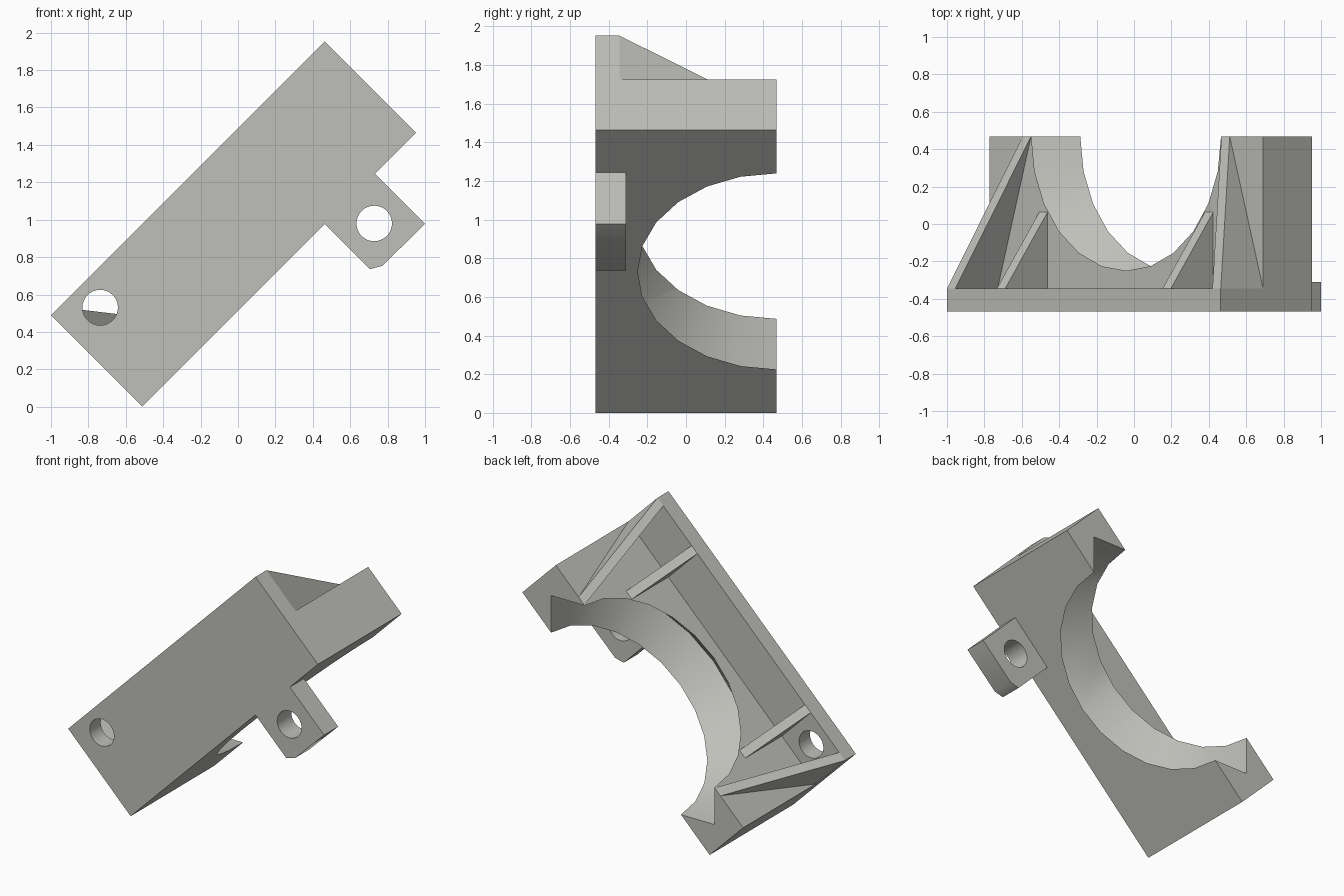
import bpy, bmesh, math
from mathutils import Matrix, Vector

if "Cube" in bpy.data.objects:
    bpy.data.objects.remove(bpy.data.objects["Cube"])

# Local frame: x = along the bracket, y = depth, z = across; then tilted 45 degrees
L, W, H = 2.07, 0.69, 0.37          # length, plate width, block height
Y0, Y1, YP = -0.467, 0.467, -0.345  # front, back, rear of the plate
R, APEX = 0.717, 0.185              # saddle radius, groove depth
TILT = Matrix.Translation((-0.512, 0, 0)) @ Matrix.Rotation(-math.pi / 4, 4, 'Y')

grey = bpy.data.materials.new("light_grey")
grey.diffuse_color = (0.52, 0.52, 0.49, 1)
grey.use_nodes = True
grey.node_tree.nodes["Principled BSDF"].inputs["Base Color"].default_value = grey.diffuse_color


def make(name, verts, faces):
    bm = bmesh.new()
    vs = [bm.verts.new(TILT @ Vector(v)) for v in verts]
    for f in faces:
        bm.faces.new([vs[i] for i in f])
    bmesh.ops.recalc_face_normals(bm, faces=bm.faces)
    mesh = bpy.data.meshes.new(name)
    bm.to_mesh(mesh)
    bm.free()
    ob = bpy.data.objects.new(name, mesh)
    bpy.context.collection.objects.link(ob)
    mesh.materials.append(grey)
    return ob


def loft(name, rings):
    """Closed solid through matching rings of points."""
    n = len(rings[0])
    faces = [list(range(n)), list(range(n * (len(rings) - 1), n * len(rings)))]
    for k in range(len(rings) - 1):
        a = k * n
        faces += [[a + i, a + (i + 1) % n, a + n + (i + 1) % n, a + n + i] for i in range(n)]
    return make(name, [p for r in rings for p in r], faces)


def circle(cx, cy, cz, r, n, axis):
    out = []
    for i in range(n):
        a = 2 * math.pi * i / n
        c, s = r * math.cos(a), r * math.sin(a)
        out.append((cx + c, cy + s, cz) if axis == 'z' else (cx + c, cy, cz + s))
    return out


def cut(ob, cutter):
    cutter.hide_render = True
    mod = ob.modifiers.new("cut", 'BOOLEAN')
    mod.operation, mod.solver, mod.object = 'DIFFERENCE', 'EXACT', cutter
    bpy.context.view_layer.objects.active = ob
    bpy.ops.object.modifier_apply(modifier=mod.name)
    bpy.data.objects.remove(cutter)


def smooth(ob):
    bpy.ops.object.select_all(action='DESELECT')
    ob.select_set(True)
    bpy.context.view_layer.objects.active = ob
    bpy.ops.object.shade_smooth_by_angle(angle=math.radians(30))


def bolt_hole(u, v):
    return loft("hole_cutter", [circle(u, y, v, 0.095, 32, 'y') for y in (-0.7, -0.2)])


# Main body: L-shaped section with plate and block
section = [(Y0, 0), (Y1, 0), (Y1, H), (YP, H), (YP, W), (Y0, W)]
body = loft("bracket_body", [[(u, y, v) for y, v in section] for u in (0, L)])

# Half-round saddle with a V groove around it
stations = [(-0.1, R), (0, R), (H / 2, R + APEX), (H, R), (H + 0.1, R)]
cut(body, loft("saddle_cutter", [circle(L / 2, Y1, v, r, 24, 'z') for v, r in stations]))
cut(body, bolt_hole(0.216, 0.534))
smooth(body)

# Side lug with one clipped corner and a hole
lug = [(1.38, 0), (1.38, -0.34), (1.44, -0.375), (1.76, -0.378), (1.76, 0)]
tab = loft("side_lug", [[(u, y, v) for u, v in lug] for y in (Y0, -0.31)])
cut(tab, bolt_hole(1.57, -0.184))
smooth(tab)


# Triangular ribs between plate and block, mirrored at both ends
def rib(name, base, tip, tip_y, flip):
    rings = []
    for b, t in zip(base, tip):
        ring = [(b, YP, H), (b, YP, W), (t, tip_y, H)]
        rings.append([(L - u if flip else u, y, v) for u, y, v in ring])
    loft(name, rings)


for side, flip in (("lower", False), ("upper", True)):
    rib(side + "_end_rib", (0, 0.063), (0.252, 0.315), Y1, flip)
    rib(side + "_inner_rib", (0.377, 0.44), (0.377, 0.44), 0.063, flip)
